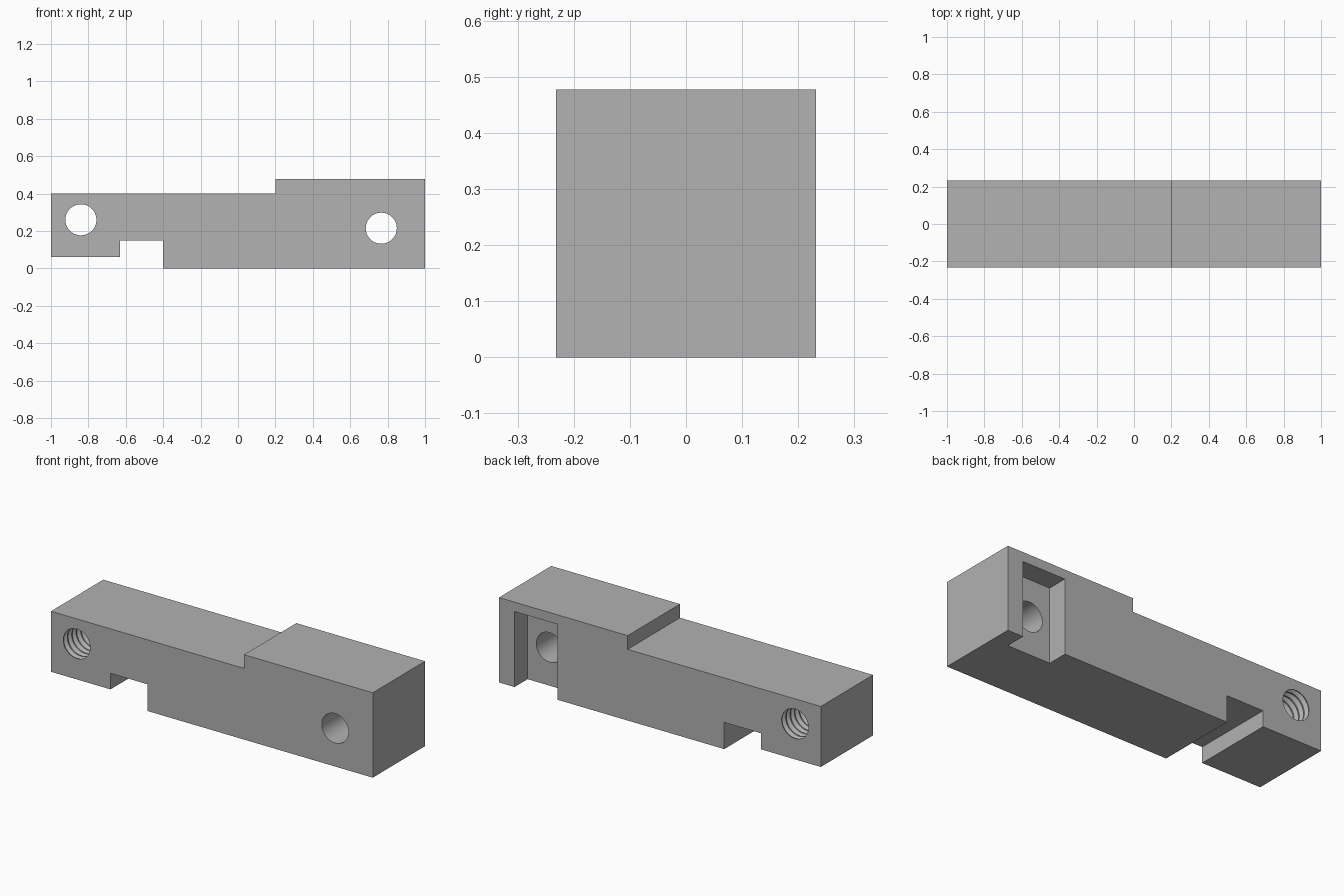
import bpy, bmesh, math

cube = bpy.data.objects.get("Cube")
if cube:
    bpy.data.objects.remove(cube, do_unlink=True)

HALF = 0.232      # half thickness of the bar along y
HOLE_R = 0.083    # clear radius of both holes
SEGMENTS = 64

metal = bpy.data.materials.new("plain grey metal")
metal.use_nodes = True
grey = (0.445, 0.445, 0.445, 1.0)
metal.diffuse_color = grey
metal.node_tree.nodes["Principled BSDF"].inputs["Base Color"].default_value = grey


def finish(name, bm):
    bmesh.ops.recalc_face_normals(bm, faces=bm.faces)
    mesh = bpy.data.meshes.new(name)
    bm.to_mesh(mesh)
    bm.free()
    mesh.materials.append(metal)
    obj = bpy.data.objects.new(name, mesh)
    bpy.context.collection.objects.link(obj)
    return obj


def extrude_profile(name, points, y0, y1):
    bm = bmesh.new()
    face = bm.faces.new([bm.verts.new((x, y0, z)) for x, z in points])
    grown = bmesh.ops.extrude_face_region(bm, geom=[face])["geom"]
    verts = [v for v in grown if isinstance(v, bmesh.types.BMVert)]
    bmesh.ops.translate(bm, verts=verts, vec=(0, y1 - y0, 0))
    return finish(name, bm)


def lathe(name, x, z, profile):
    """Turned solid along y from (y, radius) pairs, capped at both ends."""
    bm = bmesh.new()
    rings = []
    for y, r in profile:
        angles = [2 * math.pi * i / SEGMENTS for i in range(SEGMENTS)]
        rings.append([bm.verts.new((x + r * math.cos(a), y, z + r * math.sin(a)))
                      for a in angles])
    for low, high in zip(rings, rings[1:]):
        for i in range(SEGMENTS):
            j = (i + 1) % SEGMENTS
            bm.faces.new((low[i], low[j], high[j], high[i]))
    bm.faces.new(rings[0])
    bm.faces.new(rings[-1])
    return finish(name, bm)


# Stepped bar with a notch across its underside
bar = extrude_profile("stepped_bar", [
    (-1, 0.06), (-0.63, 0.06), (-0.63, 0.15), (-0.4, 0.15), (-0.4, 0),
    (1, 0), (1, 0.477), (0.2, 0.477), (0.2, 0.4), (-1, 0.4)], -HALF, HALF)

# Pocket in the back, open at the bottom
pocket = extrude_profile("pocket_cutter", [
    (0.636, -0.1), (0.903, -0.1), (0.903, 0.424), (0.636, 0.424)], HALF - 0.116, HALF + 0.1)

# Plain through hole behind the pocket
plain = lathe("plain_hole_cutter", 0.766, 0.215, [(-0.4, HOLE_R), (0.4, HOLE_R)])

# Threaded through hole: V grooves cut outward from the clear bore
TURNS = 12
pitch = 2 * HALF / TURNS
thread = [(-0.4, HOLE_R)]
for i in range(TURNS):
    y = -HALF + i * pitch
    thread += [(y + pitch * 0.1, HOLE_R), (y + pitch * 0.5, HOLE_R + 0.017),
               (y + pitch * 0.9, HOLE_R)]
thread.append((0.4, HOLE_R))
threaded = lathe("threaded_hole_cutter", -0.84, 0.26, thread)

# Cut the bar, then discard the cutters
bpy.context.view_layer.objects.active = bar
for cutter in (pocket, plain, threaded):
    cutter.hide_render = True
    mod = bar.modifiers.new(cutter.name, "BOOLEAN")
    mod.operation = "DIFFERENCE"
    mod.solver = "EXACT"
    mod.object = cutter
    bpy.ops.object.modifier_apply(modifier=mod.name)
    bpy.data.objects.remove(cutter, do_unlink=True)

# Smooth bores, crisp edges
bpy.ops.object.select_all(action="DESELECT")
bar.select_set(True)
bpy.ops.object.shade_smooth_by_angle(angle=math.radians(30))
